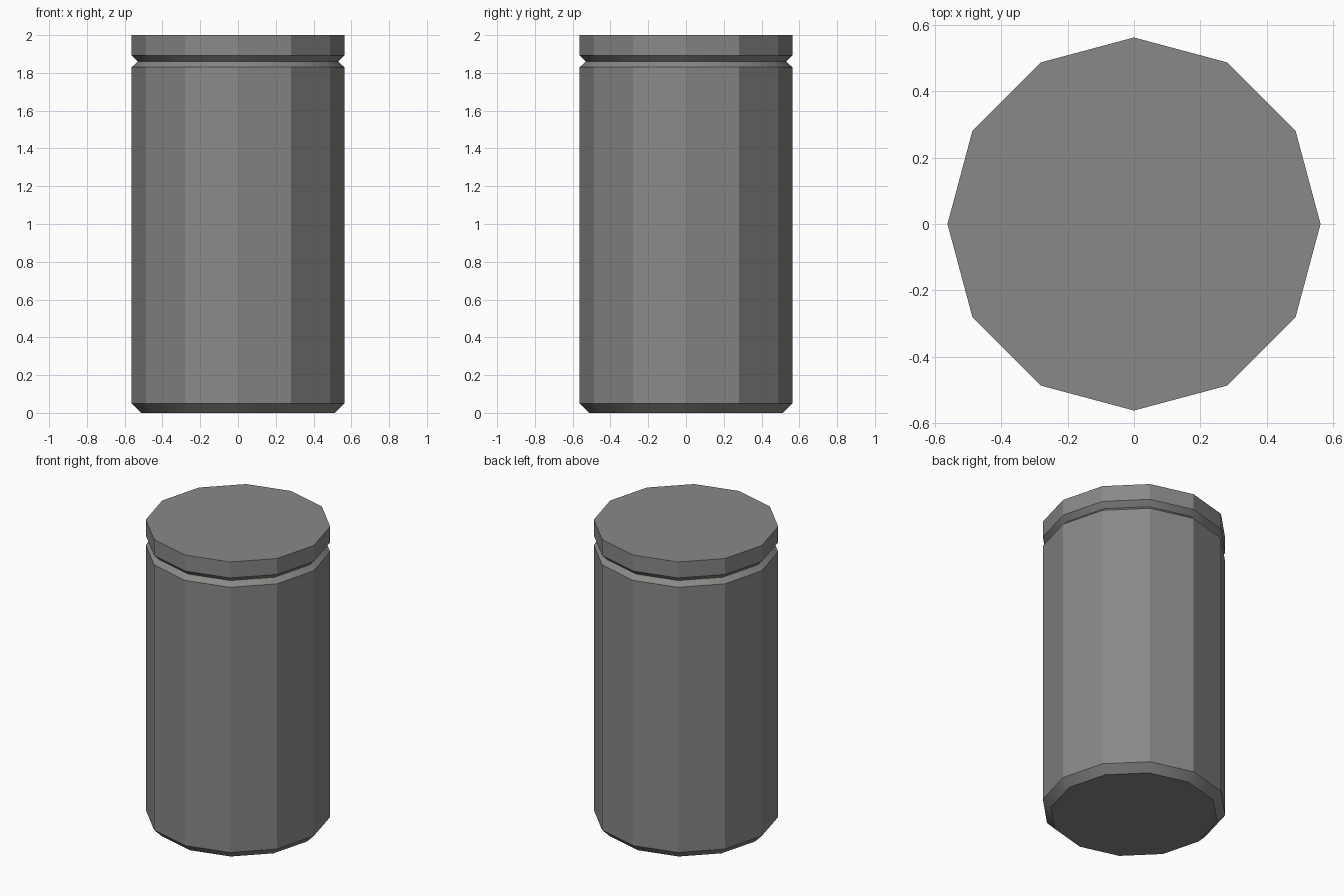
import bpy, bmesh, math

if "Cube" in bpy.data.objects:
    bpy.data.objects.remove(bpy.data.objects["Cube"])

SIDES = 12
R = 0.563

# Grey metal colour
grey = bpy.data.materials.new("warm_grey")
grey.diffuse_color = (0.25, 0.25, 0.24, 1)
grey.use_nodes = True
grey.node_tree.nodes["Principled BSDF"].inputs["Base Color"].default_value = grey.diffuse_color

# Radius and height of each ring: chamfered foot, body, groove, lid rim
profile = [(0.513, 0), (R, 0.05), (R, 1.83), (0.53, 1.86), (R, 1.893), (R, 2)]

bm = bmesh.new()
rings = []
for r, z in profile:
    rings.append([bm.verts.new((r * math.cos(math.tau * i / SIDES),
                                r * math.sin(math.tau * i / SIDES), z))
                  for i in range(SIDES)])

# Side walls
for low, high in zip(rings, rings[1:]):
    for i in range(SIDES):
        j = (i + 1) % SIDES
        bm.faces.new((low[i], low[j], high[j], high[i]))

# Flat base and lid top
bm.faces.new(rings[0][::-1])
bm.faces.new(rings[-1])

mesh = bpy.data.meshes.new("canister")
bm.to_mesh(mesh)
bm.free()
mesh.materials.append(grey)
canister = bpy.data.objects.new("canister", mesh)
bpy.context.collection.objects.link(canister)

# Faceted walls, softly shaded chamfers
bpy.context.view_layer.objects.active = canister
canister.select_set(True)
bpy.ops.object.shade_smooth_by_angle(angle=math.radians(29))
